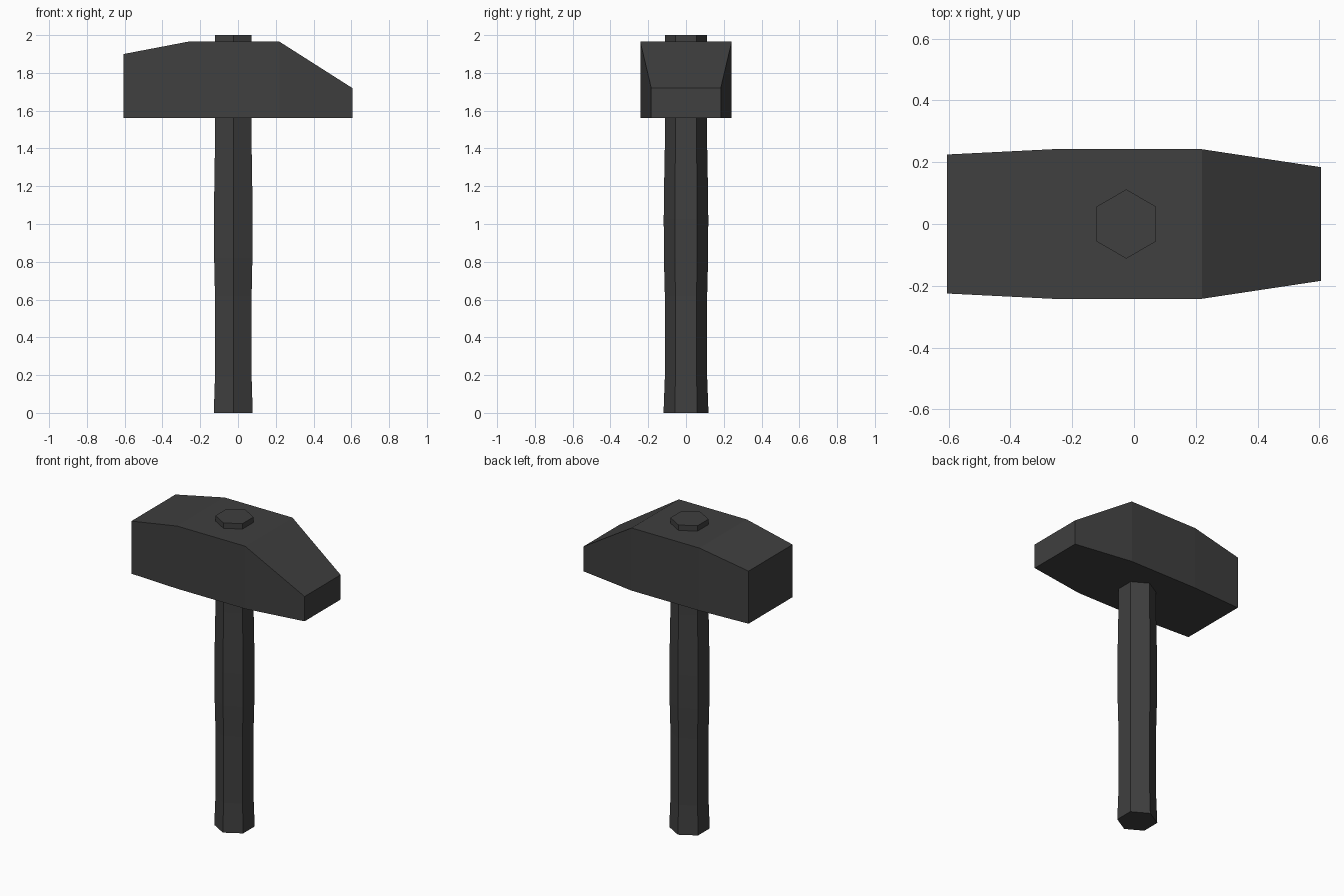
import bpy, bmesh, math

if "Cube" in bpy.data.objects:
    bpy.data.objects.remove(bpy.data.objects["Cube"])

grey = bpy.data.materials.new("dark grey")
grey.diffuse_color = (0.05, 0.05, 0.05, 1)
grey.use_nodes = True
grey.node_tree.nodes["Principled BSDF"].inputs["Base Color"].default_value = grey.diffuse_color


def loft(name, rings):
    """Flat-faced solid through a row of rings with equal point counts."""
    bm = bmesh.new()
    loops = [[bm.verts.new(p) for p in ring] for ring in rings]
    n = len(loops[0])
    for a, b in zip(loops, loops[1:]):
        for i in range(n):
            j = (i + 1) % n
            bm.faces.new((a[i], a[j], b[j], b[i]))
    bm.faces.new(loops[0])
    bm.faces.new(loops[-1])
    bmesh.ops.recalc_face_normals(bm, faces=bm.faces)
    mesh = bpy.data.meshes.new(name)
    bm.to_mesh(mesh)
    bm.free()
    mesh.materials.append(grey)
    obj = bpy.data.objects.new(name, mesh)
    bpy.context.collection.objects.link(obj)
    return obj


# Head: rectangular sections along x (x, half width, top height)
BASE = 1.56
head = [(-0.605, 0.225, 1.90), (-0.265, 0.242, 1.965),
        (0.22, 0.242, 1.965), (0.605, 0.184, 1.72)]
loft("hammer_head", [[(x, -w, BASE), (x, w, BASE), (x, w, t), (x, -w, t)]
                     for x, w, t in head])

# Handle: hexagonal sections up z (height, corner radius)
handle = [(0, 0.119), (0.19, 0.112), (0.62, 0.112), (0.82, 0.117),
          (1.03, 0.118), (1.2, 0.116), (1.42, 0.112), (2.0, 0.112)]
corners = [math.radians(30 + 60 * i) for i in range(6)]
loft("handle", [[(-0.025 + r * math.cos(a), r * math.sin(a), z) for a in corners]
                for z, r in handle])
